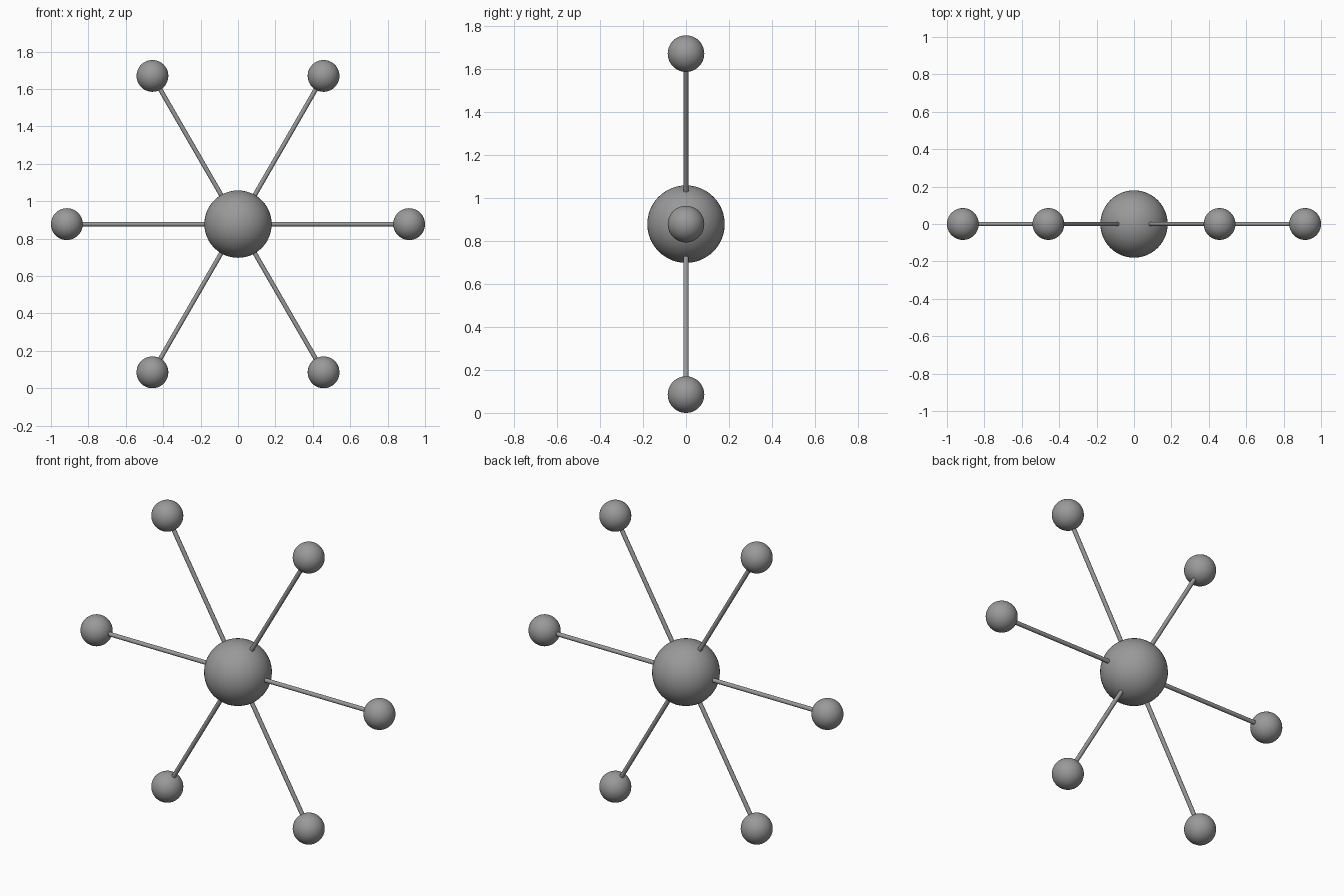
import bpy
import math
from mathutils import Vector

if "Cube" in bpy.data.objects:
    bpy.data.objects.remove(bpy.data.objects["Cube"], do_unlink=True)

HUB_RADIUS = 0.18
BALL_RADIUS = 0.085
ROD_RADIUS = 0.012
REACH = 1 - BALL_RADIUS
CENTRE = Vector((0, 0, REACH * math.sin(math.radians(60)) + BALL_RADIUS))

# One plain grey for every part
grey = bpy.data.materials.new("mid_grey")
grey.use_nodes = True
colour = (0.32, 0.32, 0.32, 1)
grey.diffuse_color = colour
grey.node_tree.nodes["Principled BSDF"].inputs["Base Color"].default_value = colour


def finish(name):
    obj = bpy.context.object
    obj.name = name
    obj.data.materials.append(grey)
    bpy.ops.object.shade_smooth_by_angle()


def add_ball(name, radius, location):
    bpy.ops.mesh.primitive_uv_sphere_add(
        segments=48, ring_count=24, radius=radius, location=location)
    finish(name)


# Central hub
add_ball("hub", HUB_RADIUS, CENTRE)

# Six spokes, each a thin rod with a ball at its tip
for i in range(6):
    angle = math.radians(60 * i)
    direction = Vector((math.cos(angle), 0, math.sin(angle)))
    add_ball(f"tip_ball_{i + 1}", BALL_RADIUS, CENTRE + direction * REACH)

    # The rod sinks slightly into the hub and the ball
    start, end = HUB_RADIUS * 0.9, REACH - BALL_RADIUS * 0.8
    bpy.ops.mesh.primitive_cylinder_add(
        vertices=16, radius=ROD_RADIUS, depth=end - start,
        location=CENTRE + direction * (start + end) / 2,
        rotation=(0, math.pi / 2 - angle, 0))
    finish(f"rod_{i + 1}")
